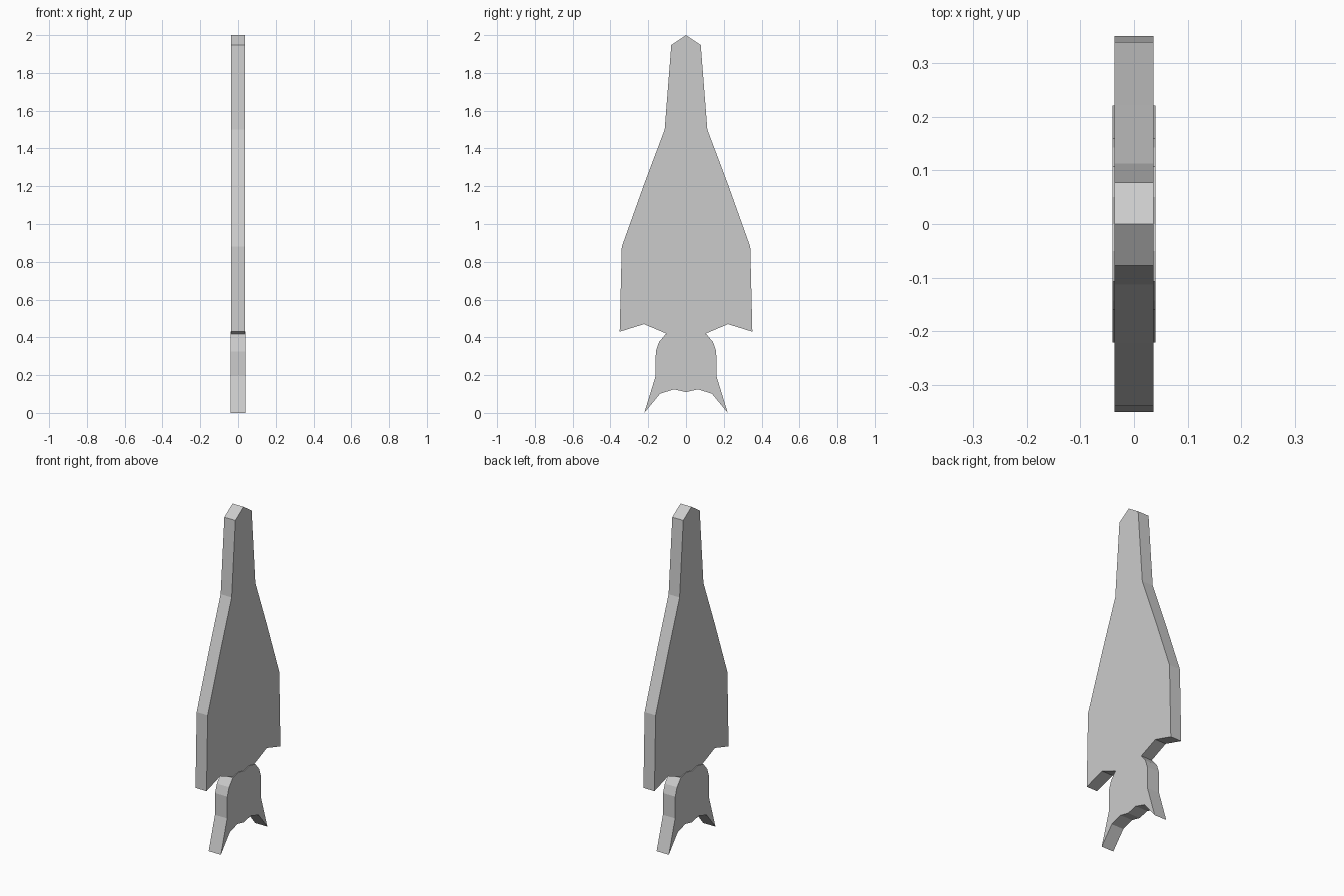
import bpy, bmesh

if "Cube" in bpy.data.objects:
    bpy.data.objects.remove(bpy.data.objects["Cube"])


def plate(name, half, thickness):
    """Mirror a half outline (y, z), listed from top centre to bottom centre, and extrude along x."""
    outline = half + [(-y, z) for y, z in reversed(half) if y > 0]
    bm = bmesh.new()
    face = bm.faces.new([bm.verts.new((-thickness / 2, y, z)) for y, z in outline])
    result = bmesh.ops.extrude_face_region(bm, geom=[face])
    new_verts = [g for g in result["geom"] if isinstance(g, bmesh.types.BMVert)]
    bmesh.ops.translate(bm, verts=new_verts, vec=(thickness, 0, 0))
    bmesh.ops.recalc_face_normals(bm, faces=bm.faces)
    mesh = bpy.data.meshes.new(name)
    bm.to_mesh(mesh)
    bm.free()
    obj = bpy.data.objects.new(name, mesh)
    bpy.context.collection.objects.link(obj)
    return obj


# Long tapered body with swept lower corners
plate("body_plate", [
    (0, 2.0), (0.078, 1.948), (0.113, 1.5), (0.222, 1.21), (0.34, 0.88),
    (0.351, 0.43), (0.222, 0.47), (0.105, 0.42), (0, 0.39),
], 0.073)

# Slightly thicker forked tail
plate("tail_plate", [
    (0, 0.418), (0.05, 0.43), (0.107, 0.418), (0.143, 0.375), (0.16, 0.325),
    (0.161, 0.195), (0.221, 0.0), (0.137, 0.102), (0.063, 0.125), (0, 0.11),
], 0.081)
